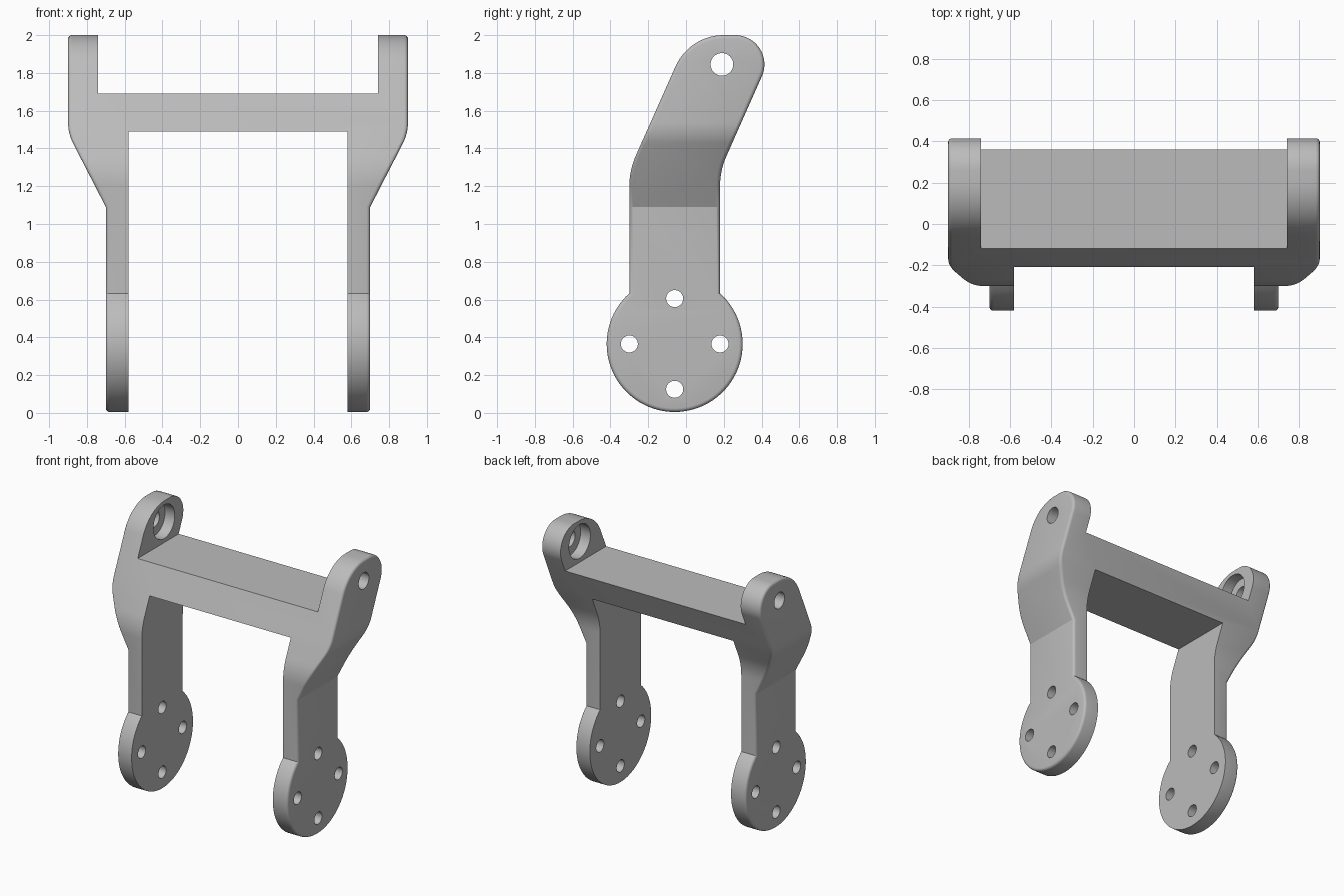
import bpy, bmesh
from math import radians, cos, sin, pi
from mathutils import Matrix, Vector

cube = bpy.data.objects.get("Cube")
if cube:
    bpy.data.objects.remove(cube, do_unlink=True)

grey = bpy.data.materials.new("light grey metal")
grey.use_nodes = True
COLOUR = (0.5, 0.5, 0.5, 1)
grey.diffuse_color = COLOUR
grey.node_tree.nodes["Principled BSDF"].inputs["Base Color"].default_value = COLOUR


def arc(cx, cy, r, start, end, n):
    """Points on an arc, angles in degrees."""
    steps = [radians(start + (end - start) * i / n) for i in range(n + 1)]
    return [(cx + r * cos(a), cy + r * sin(a)) for a in steps]


def make_object(name, bm):
    bmesh.ops.recalc_face_normals(bm, faces=bm.faces[:])
    mesh = bpy.data.meshes.new(name)
    bm.to_mesh(mesh)
    bm.free()
    mesh.materials.append(grey)
    obj = bpy.data.objects.new(name, mesh)
    bpy.context.collection.objects.link(obj)
    return obj


def prism(name, points, place, depth):
    """Extrude a closed profile along the given depth vector."""
    bm = bmesh.new()
    face = bm.faces.new([bm.verts.new(place(*p)) for p in points])
    ext = bmesh.ops.extrude_face_region(bm, geom=[face])
    moved = [v for v in ext["geom"] if isinstance(v, bmesh.types.BMVert)]
    bmesh.ops.translate(bm, verts=moved, vec=Vector(depth))
    return make_object(name, bm)


def combine(obj, tool, operation):
    """Apply a boolean and discard the tool."""
    mod = obj.modifiers.new("cut", "BOOLEAN")
    mod.operation, mod.object, mod.solver = operation, tool, "EXACT"
    bpy.context.view_layer.update()
    result = obj.evaluated_get(bpy.context.evaluated_depsgraph_get())
    mesh = bpy.data.meshes.new_from_object(result)
    obj.modifiers.clear()
    obj.data = mesh
    bpy.data.objects.remove(tool, do_unlink=True)


def drill(obj, y, z, radius, half_length):
    """Drill a hole along x, symmetric about the middle."""
    bm = bmesh.new()
    bmesh.ops.create_cone(bm, cap_ends=True, segments=40, radius1=radius, radius2=radius,
                          depth=2 * half_length,
                          matrix=Matrix.Translation((0, y, z)) @ Matrix.Rotation(pi / 2, 4, "Y"))
    combine(obj, make_object("drill", bm), "DIFFERENCE")


# Side outline: round foot plate, straight leg, leaning arm, rounded ear
FOOT_Y, FOOT_Z = -0.06, 0.365
LEAN = 24
side = arc(FOOT_Y, FOOT_Z, 0.36, 131.8, 408.2, 64)
side += arc(0.57, 1.2, 0.39, 180, 180 - LEAN, 8)
side += arc(0.26, 1.845, 0.155, -LEAN, 90, 20)
side += arc(0.20, 1.72, 0.28, 90, 180 - LEAN, 14)
side += arc(0.10, 1.2, 0.40, 180 - LEAN, 180, 8)
bracket = prism("pivot_bracket", side, lambda y, z: (-1, y, z), (2, 0, 0))

# Front outline: two legs flaring out to ears, joined by a crossbar
half = [(0.58, 1.49), (0.58, -0.1), (0.70, -0.1), (0.70, 1.09)]
half += arc(0.65, 1.54, 0.25, -27.2, 0, 8)
half += [(0.90, 2.1), (0.74, 2.1), (0.74, 1.69)]
front = half + [(-x, z) for x, z in reversed(half)]
combine(bracket, prism("front_outline", front, lambda x, z: (x, -1, z), (0, 2, 0)), "INTERSECT")

# Round over the outer rim of both sides
bm = bmesh.new()
bm.from_mesh(bracket.data)
bmesh.ops.remove_doubles(bm, verts=bm.verts[:], dist=0.0005)


def is_outer(face):
    return face.normal.x * face.calc_center_median().x > 0.3


rim = [e for e in bm.edges if len(e.link_faces) == 2
       and sum(is_outer(f) for f in e.link_faces) == 1
       and min(abs(f.normal.x) for f in e.link_faces) < 0.1]
bmesh.ops.bevel(bm, geom=rim, offset=0.02, offset_type="OFFSET", segments=4,
                profile=0.5, affect="EDGES", clamp_overlap=False)
bm.to_mesh(bracket.data)
bm.free()

# Four bolt holes in each foot plate
for k in range(4):
    a = k * pi / 2
    drill(bracket, FOOT_Y + 0.24 * cos(a), FOOT_Z + 0.24 * sin(a), 0.045, 1.2)

# Pivot hole and inner bearing recess in each ear
drill(bracket, 0.19, 1.845, 0.06, 1.2)
drill(bracket, 0.19, 1.845, 0.125, 0.82)

bpy.ops.object.select_all(action="DESELECT")
bracket.select_set(True)
bpy.context.view_layer.objects.active = bracket
bpy.ops.object.shade_smooth_by_angle(angle=radians(25))
